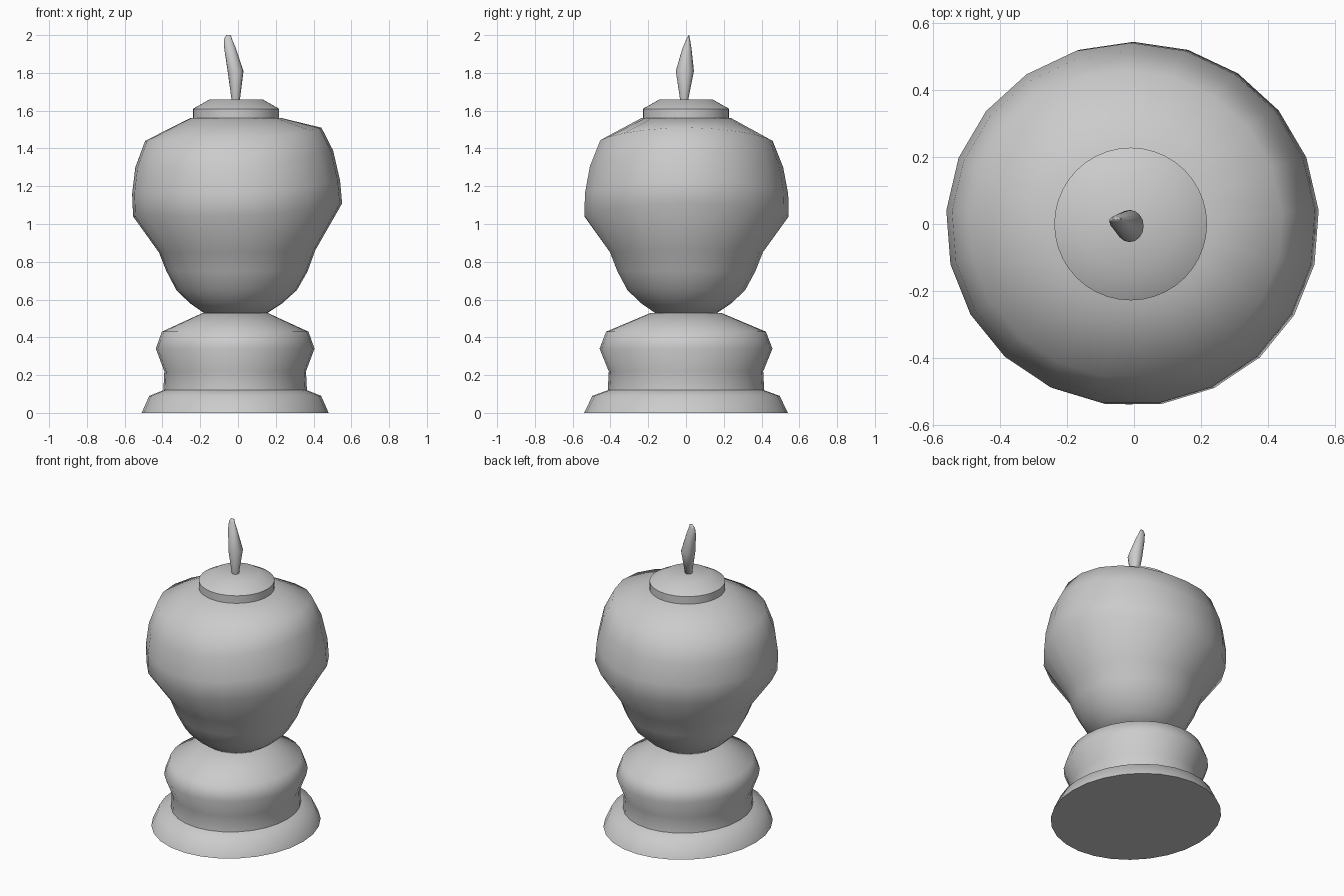
import bpy, bmesh, math

cube = bpy.data.objects.get("Cube")
if cube:
    bpy.data.objects.remove(cube, do_unlink=True)

stone = bpy.data.materials.new("pale grey")
stone.use_nodes = True
grey = (0.6, 0.6, 0.6, 1.0)
stone.diffuse_color = grey
stone.node_tree.nodes["Principled BSDF"].inputs["Base Color"].default_value = grey


def loft(name, rings, sides, sharp_angle):
    """Skin a stack of ellipses: (z, centre x, centre y, radius x, radius y, lift on the left)."""
    bm = bmesh.new()
    loops = []
    for z, cx, cy, rx, ry, lift in rings:
        loop = []
        for i in range(sides):
            a = math.pi / 2 + math.tau * i / sides
            rise = lift * max(0, math.cos(a)) ** 1.5
            loop.append(bm.verts.new((cx + rx * math.cos(a), cy + ry * math.sin(a), z + rise)))
        loops.append(loop)
    for low, high in zip(loops, loops[1:]):
        for i in range(sides):
            j = (i + 1) % sides
            bm.faces.new((low[i], low[j], high[j], high[i]))
    bm.faces.new(loops[0][::-1])
    bm.faces.new(loops[-1])
    bmesh.ops.recalc_face_normals(bm, faces=bm.faces)
    mesh = bpy.data.meshes.new(name)
    bm.to_mesh(mesh)
    bm.free()
    mesh.materials.append(stone)
    obj = bpy.data.objects.new(name, mesh)
    bpy.context.collection.objects.link(obj)
    bpy.ops.object.select_all(action='DESELECT')
    obj.select_set(True)
    bpy.context.view_layer.objects.active = obj
    bpy.ops.object.shade_smooth_by_angle(angle=math.radians(sharp_angle))
    return obj


# Oval pedestal: flared foot, narrow waist, bulging collar
foot = [(0, .495), (.09, .455), (.12, .38), (.22, .375), (.34, .42), (.43, .388), (.53, .17)]
loft("pedestal", [(z, -.015, 0, r, r * 1.09, 0) for z, r in foot], 28, 65)

# Lumpy urn body, its left shoulder raised
body = [
    (.53, -.012, .17, 0), (.58, -.01, .245, 0), (.65, -.007, .32, 0),
    (.75, -.005, .375, 0), (.85, -.005, .415, .01), (1.04, -.002, .555, .07),
    (1.16, -.01, .552, .07), (1.30, -.02, .525, .09), (1.44, -.025, .468, .07),
    (1.56, -.01, .245, 0),
]
loft("urn_body", [(z, cx, 0, r, r * .98, lift) for z, cx, r, lift in body], 21, 75)

# Lid with a bevelled top
lid = [(1.555, .228), (1.61, .228), (1.66, .14)]
loft("lid", [(z, -.01, 0, r, r, 0) for z, r in lid], 40, 50)

# Leaning finial, flattened to a thin tip
loft("finial", [
    (1.65, -.012, -.01, .021, .02, 0),
    (1.81, -.013, -.006, .042, .048, 0),
    (1.93, -.042, .005, .031, .024, 0),
    (1.98, -.053, .012, .021, .009, 0),
    (2.0, -.05, .015, .012, .002, 0),
], 16, 80)
